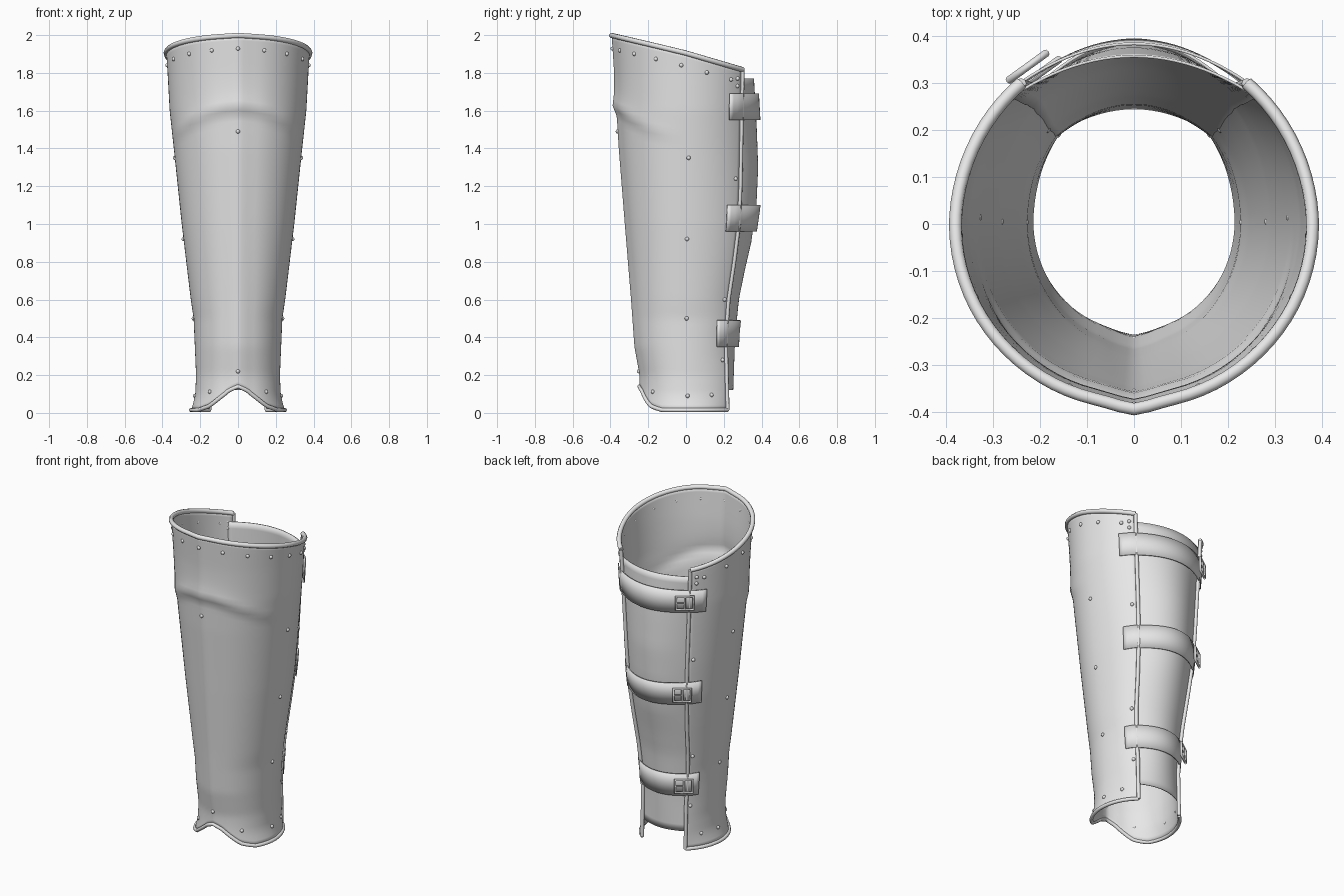
import bpy, bmesh, math
from mathutils import Vector, Matrix

if "Cube" in bpy.data.objects:
    bpy.data.objects.remove(bpy.data.objects["Cube"])

steel = bpy.data.materials.new("plain grey")
steel.diffuse_color = (0.8, 0.8, 0.8, 1)
steel.use_nodes = True
steel.node_tree.nodes["Principled BSDF"].inputs["Base Color"].default_value = steel.diffuse_color


def lerp_table(table, v):
    if v <= table[0][0]:
        return table[0][1]
    for (a, p), (b, q) in zip(table, table[1:]):
        if v <= b:
            return p + (q - p) * (v - a) / (b - a)
    return table[-1][1]


# Profiles by height: half width, front depth, back edge x and y, panel depth
WIDTH = [(0, .253), (.04, .24), (.1, .226), (.2, .222), (.5, .235), (.6, .25), (1, .298),
         (1.4, .34), (1.6, .362), (1.8, .373), (1.95, .383)]
FRONT = [(0, .25), (.14, .24), (.2, .24), (.35, .267), (.6, .285), (1, .318), (1.4, .35),
         (1.6, .362), (1.8, .373), (2, .388)]
EDGE_X = [(0, .15), (.3, .15), (1, .2), (1.8, .24)]
EDGE_Y = [(0, .22), (.4, .21), (.6, .225), (.8, .255), (1, .28), (1.2, .288), (1.85, .3)]
PANEL = [(.12, .25), (.4, .26), (.6, .28), (.75, .31), (.9, .345), (1.1, .373), (1.3, .382),
         (1.5, .375), (1.77, .36)]
NOTCH = [(0, .14), (.05, .12), (.1, .08), (.15, .036), (.2, .015)]


def section(t, z, out=0.0):
    """Point on the shell; t runs -1..1 from back edge over the front to back edge."""
    w, f = lerp_table(WIDTH, z), lerp_table(FRONT, z)
    ae = math.acos(lerp_table(EDGE_X, z) / w)
    b = lerp_table(EDGE_Y, z) / math.sin(ae)
    a = -math.pi / 2 + abs(t) * (math.pi / 2 + ae)
    x, y = w * math.cos(a), math.sin(a) * (f if a < 0 else b)
    if a < 0:
        # shin ridge, and the knee fold above a drooping crease
        y += 0.012 * min(1, x / 0.07) - 0.006
        d = z - (1.63 - 1.3 * x * x)
        bump = math.exp(-d / 0.07) if d > 0 else max(0, 1 + d / 0.06)
        k = 1 + 0.055 * bump * max(0, -math.sin(a)) ** 1.5
        x, y = x * k, y * k
    n = Vector((x, y, 0)).normalized() * out
    return Vector((math.copysign(x, t) + math.copysign(n.x, t), y + n.y, z))


def limits(t):
    p, q = section(t, 0.05), section(t, 1.92)
    low = lerp_table(NOTCH, abs(p.x)) if p.y < 0 else 0.015
    return low, 1.905 - 0.24 * q.y - 0.02 * (q.y / 0.39) * (q.y > 0)


def shell_point(t, v):
    low, high = limits(t)
    return section(t, low + (high - low) * v)


def finish(name, me, thick=0.0, offset=-1):
    ob = bpy.data.objects.new(name, me)
    bpy.context.collection.objects.link(ob)
    me.materials.append(steel)
    if thick:
        m = ob.modifiers.new("thickness", 'SOLIDIFY')
        m.thickness, m.offset = thick, offset
    bpy.ops.object.select_all(action='DESELECT')
    ob.select_set(True)
    bpy.context.view_layer.objects.active = ob
    if ob.type == 'MESH':
        bpy.ops.object.shade_smooth_by_angle(angle=math.radians(40))
    return ob


def sheet(name, fn, nu, nv, thick):
    bm = bmesh.new()
    g = [[bm.verts.new(fn(i / nu, j / nv)) for j in range(nv + 1)] for i in range(nu + 1)]
    for i in range(nu):
        for j in range(nv):
            bm.faces.new((g[i][j], g[i + 1][j], g[i + 1][j + 1], g[i][j + 1]))
    me = bpy.data.meshes.new(name)
    bm.to_mesh(me)
    bm.free()
    return finish(name, me, thick)


def tube(name, pts, r, closed=True):
    cu = bpy.data.curves.new(name, 'CURVE')
    cu.dimensions, cu.bevel_depth, cu.bevel_resolution = '3D', r, 2
    cu.use_fill_caps = True
    sp = cu.splines.new('POLY')
    sp.points.add(len(pts) - 1)
    for p, c in zip(sp.points, pts):
        p.co = (*c, 1)
    sp.use_cyclic_u, sp.use_smooth = closed, True
    return finish(name, cu)


# Main shin shell
sheet("shin_shell", lambda u, v: shell_point(2 * u - 1, v), 64, 70, 0.008)

# Rolled rims on every border
ts = [i / 32 - 1 for i in range(65)]
tube("top_rim", [shell_point(t, 1) for t in ts], 0.014, False)
tube("bottom_rim", [shell_point(t, 0) for t in ts], 0.011, False)
for side, label in ((-1, "left"), (1, "right")):
    tube(label + "_edge_rim", [shell_point(side, j / 40) for j in range(41)], 0.011, False)


# Calf panel closing the back
def panel_point(s, z, out=0.0):
    x, yb = lerp_table(EDGE_X, z), lerp_table(EDGE_Y, z) - 0.01
    y = yb + (lerp_table(PANEL, z) - yb) * (1 - s * s)
    return Vector((x * s, y + out, z))


sheet("calf_panel", lambda u, v: panel_point(1.1 - 2.2 * u, 0.12 + 1.65 * v), 24, 40, 0.006)


# Straps wrapping over the panel and onto the shell
def strap_point(s, z):
    if abs(s) <= 1:
        return panel_point(s, z, 0.022)
    return section(math.copysign(1 - (abs(s) - 1) * 0.42, s), z, 0.014)


BANDS = (0.42, 1.03, 1.62)
for n, zc in enumerate(BANDS):
    sheet("strap_%d" % (n + 1),
          lambda u, v: strap_point(1.25 - 2.5 * u, zc - 0.07 + 0.14 * v), 40, 2, 0.006)

# Square buckles with a middle bar
for n, zc in enumerate(BANDS):
    c = strap_point(-0.93, zc)
    along = Vector((0.8, 0.58, 0))
    c = c + Vector((-0.58, 0.8, 0)) * 0.02
    up = Vector((0, 0, 1))

    def at(a, b):
        return c + along * a + up * b
    tube("buckle_frame_%d" % (n + 1),
         [at(-.05, -.04), at(.05, -.04), at(.05, .04), at(-.05, .04)], 0.008)
    tube("buckle_bar_%d" % (n + 1), [at(0, -.04), at(0, .04)], 0.006, False)
    tube("buckle_prong_%d" % (n + 1), [at(0, 0), at(.05, 0)], 0.004, False)

# Rivets: below the top rim, above the bottom rim, down the sides and the back edges
spots = [section(0, 1.49), section(0, 0.22)]
for i in range(-6, 7):
    t = i * 0.152
    spots.append(section(t, limits(t)[1] - 0.07))
for s in (-1, 1):
    spots += [section(s * 0.66, z) for z in (1.35, 0.92, 0.5, 0.09)]
    spots += [section(s * 0.96, z) for z in (1.77, 1.73, 1.24, 0.6, 0.28)]
    spots += [section(s * t, limits(s * t)[0] + 0.08) for t in (0.3, 0.85)]
bm = bmesh.new()
for p in spots:
    bmesh.ops.create_uvsphere(bm, u_segments=10, v_segments=6, radius=0.011,
                              matrix=Matrix.Translation(p))
me = bpy.data.meshes.new("rivets")
bm.to_mesh(me)
bm.free()
finish("rivets", me)
